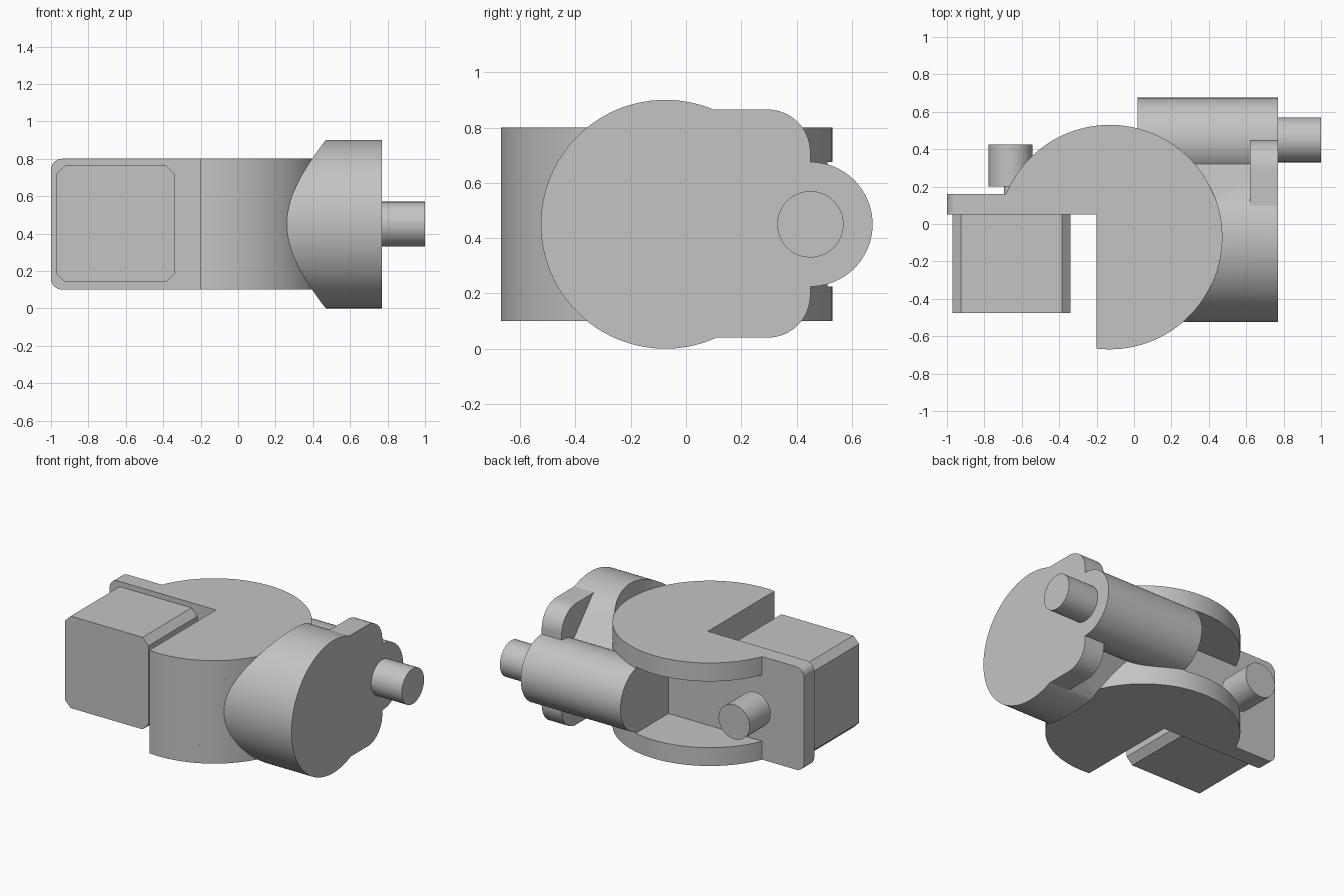
import bpy, bmesh
from math import cos, sin, pi, atan2, sqrt

cube = bpy.data.objects.get("Cube")
if cube:
    bpy.data.objects.remove(cube, do_unlink=True)

grey = bpy.data.materials.new("plain_grey")
grey.use_nodes = True
colour = (0.55, 0.55, 0.55, 1)
grey.diffuse_color = colour
grey.node_tree.nodes["Principled BSDF"].inputs["Base Color"].default_value = colour


def arc(cu, cv, r, start, end, steps=64):
    return [(cu + r * cos(start + (end - start) * i / steps),
             cv + r * sin(start + (end - start) * i / steps)) for i in range(steps + 1)]


def circle(cu, cv, r, steps=96):
    return arc(cu, cv, r, 0, 2 * pi, steps)[:-1]


def prism(name, profile, axis, low, high):
    """Extrude a closed profile along an axis: x uses (y, z), y uses (x, z), z uses (x, y)."""
    place = {"x": lambda u, v, w: (w, u, v),
             "y": lambda u, v, w: (u, w, v),
             "z": lambda u, v, w: (u, v, w)}[axis]
    bm = bmesh.new()
    bottom = [bm.verts.new(place(u, v, low)) for u, v in profile]
    top = [bm.verts.new(place(u, v, high)) for u, v in profile]
    bm.faces.new(bottom)
    bm.faces.new(top)
    n = len(profile)
    for i in range(n):
        j = (i + 1) % n
        bm.faces.new((bottom[i], bottom[j], top[j], top[i]))
    bmesh.ops.recalc_face_normals(bm, faces=bm.faces)
    mesh = bpy.data.meshes.new(name)
    bm.to_mesh(mesh)
    bm.free()
    obj = bpy.data.objects.new(name, mesh)
    bpy.context.collection.objects.link(obj)
    mesh.materials.append(grey)
    return obj


def smooth(obj):
    bpy.ops.object.select_all(action="DESELECT")
    obj.select_set(True)
    bpy.context.view_layer.objects.active = obj
    bpy.ops.object.shade_smooth_by_angle(angle=0.5)


parts = []
mid = 0.45                       # shared centre height
hub_x, hub_y, hub_r = -0.13, -0.07, 0.6
notch_x, notch_y = -0.2, 0.05
slot_x, wall_y = 0.02, 0.16

# Hub plates: a disc with its front right quarter notched out
start = -pi / 2 - atan2(hub_x - notch_x, hub_r)
end = pi - atan2(notch_y - hub_y, sqrt(hub_r ** 2 - (notch_y - hub_y) ** 2))
plate = arc(hub_x, hub_y, hub_r, start, end, 96) + [(notch_x, notch_y)]
parts.append(prism("hub_lower_plate", plate, "z", 0.1, 0.225))
parts.append(prism("hub_upper_plate", plate, "z", 0.675, 0.8))

# Hub core between the plates, leaving a slot at the back
slot_angle = pi / 2 - atan2(slot_x - hub_x, sqrt(hub_r ** 2 - (slot_x - hub_x) ** 2))
core = arc(hub_x, hub_y, hub_r, start, slot_angle, 72)
core += [(slot_x, wall_y), (-0.6, wall_y), (-0.6, notch_y), (notch_x, notch_y)]
parts.append(prism("hub_core", core, "z", 0.225, 0.675))

# Mounting flange with two rounded corners
r = 0.06
flange = [(-0.6, 0.1), (-0.6, 0.8)]
flange += arc(-1 + r, 0.8 - r, r, pi / 2, pi, 10)
flange += arc(-1 + r, 0.1 + r, r, pi, 1.5 * pi, 10)
parts.append(prism("side_flange", flange, "y", notch_y, wall_y))

# Chamfered motor block in front of the flange
x0, x1, z0, z1, c = -0.97, -0.34, 0.14, 0.765, 0.045
block = [(x0 + c, z0), (x1 - c, z0), (x1, z0 + c), (x1, z1 - c),
         (x1 - c, z1), (x0 + c, z1), (x0, z1 - c), (x0, z0 + c)]
parts.append(prism("motor_block", block, "y", -0.475, notch_y))

# Small shaft and neck behind the flange
parts.append(prism("rear_shaft_neck", circle(-0.66, mid, 0.035, 32), "y", wall_y, 0.2))
parts.append(prism("rear_shaft", circle(-0.66, mid, 0.117, 64), "y", 0.2, 0.425))

# Sideways drum with flattened back, hollowed to fit round the hub
drum_y, drum_r = -0.075, 0.45
cut = atan2(0.406, 0.195)
drum_profile = arc(drum_y, mid, drum_r, cut, 2 * pi - cut, 96)
drum_profile += [(0.32, 0.266), (0.32, 0.634)]
drum = prism("drum", drum_profile, "x", -0.1, 0.77)
cutter = prism("hub_cutter", circle(hub_x, hub_y, hub_r, 160), "z", -0.2, 1.2)
cutter.hide_render = True
mod = drum.modifiers.new("hub_clearance", "BOOLEAN")
mod.operation = "DIFFERENCE"
mod.solver = "EXACT"
mod.object = cutter
bpy.context.view_layer.objects.active = drum
bpy.ops.object.modifier_apply(modifier=mod.name)
bpy.data.objects.remove(cutter, do_unlink=True)
parts.append(drum)

# Drum end flange with rounded back corners
r = 0.155
end_flange = [(0.0, 0.04)] + arc(0.45 - r, 0.04 + r, r, -pi / 2, 0, 16)
end_flange += arc(0.45 - r, 0.865 - r, r, 0, pi / 2, 16) + [(0.0, 0.865)]
parts.append(prism("drum_flange", end_flange, "x", 0.62, 0.77))

# Round motor along the back and its output shaft
parts.append(prism("round_motor", circle(mid, mid, 0.225), "x", slot_x, 0.77))
parts.append(prism("output_shaft", circle(mid, mid, 0.12, 64), "x", 0.77, 1.0))

for part in parts:
    smooth(part)
